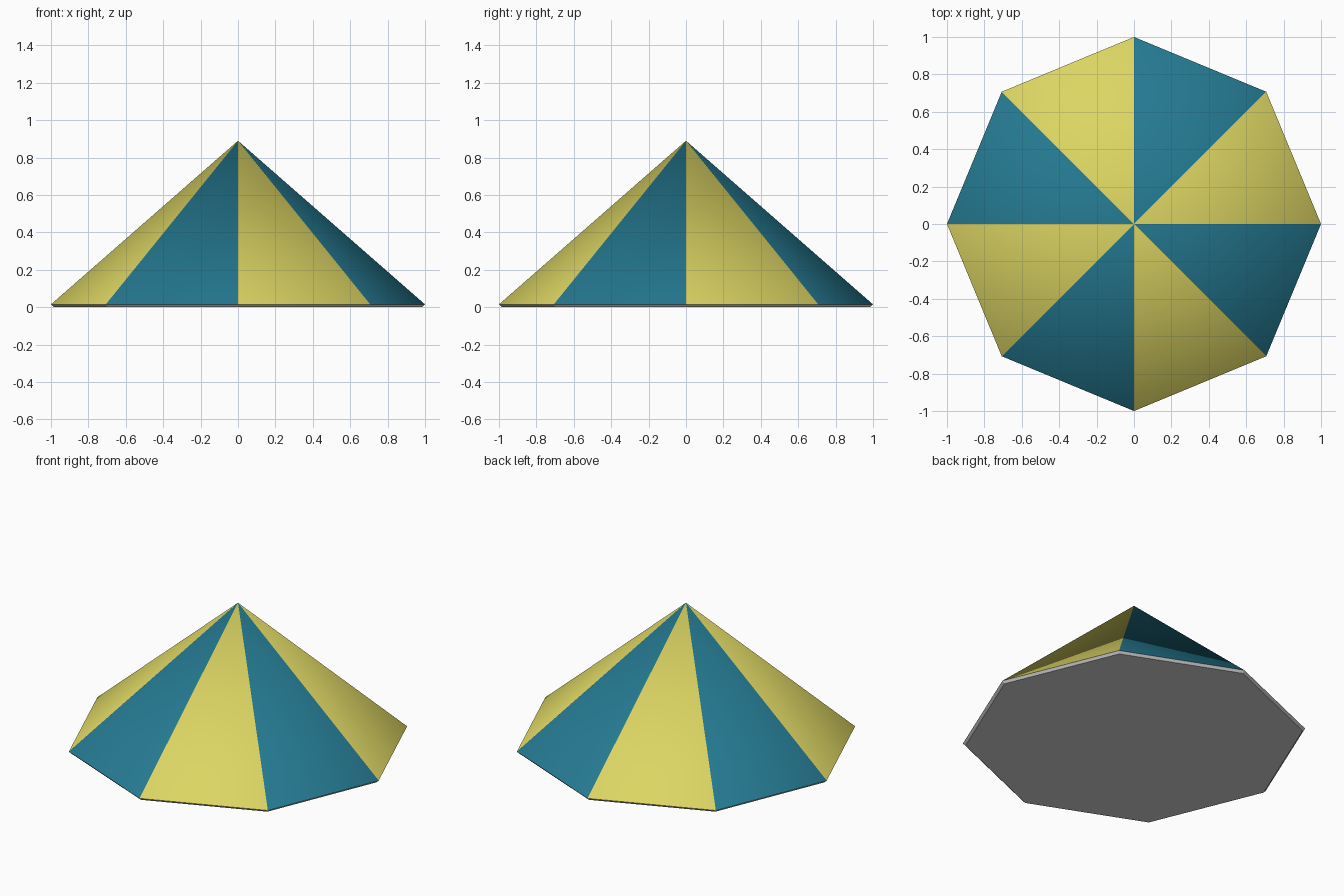
import bpy, bmesh, math

if "Cube" in bpy.data.objects:
    bpy.data.objects.remove(bpy.data.objects["Cube"])

SIDES, RADIUS, RIM_Z, APEX_Z = 8, 1.0, 0.015, 0.89


def material(name, rgb):
    m = bpy.data.materials.new(name)
    m.diffuse_color = (*rgb, 1)
    m.use_nodes = True
    m.node_tree.nodes["Principled BSDF"].inputs["Base Color"].default_value = m.diffuse_color
    return m


yellow = material("yellow cloth", (0.72, 0.67, 0.125))
teal = material("teal cloth", (0.0185, 0.195, 0.288))
white = material("off white trim", (0.68, 0.68, 0.68))


def ring(bm, r, z):
    step = 2 * math.pi / SIDES
    return [bm.verts.new((r * math.cos(i * step), r * math.sin(i * step), z))
            for i in range(SIDES)]


def finish(bm, name, mats):
    me = bpy.data.meshes.new(name)
    bm.to_mesh(me)
    bm.free()
    for m in mats:
        me.materials.append(m)
    ob = bpy.data.objects.new(name, me)
    bpy.context.collection.objects.link(ob)
    return ob


# Canopy: eight smooth-shaded panels in alternating colours
bm = bmesh.new()
edge = ring(bm, RADIUS, RIM_Z)
apex = bm.verts.new((0, 0, APEX_Z))
for i in range(SIDES):
    f = bm.faces.new((edge[i], edge[(i + 1) % SIDES], apex))
    f.material_index = i % 2
    f.smooth = True
finish(bm, "canopy", [yellow, teal])

# Underside: thin rim tapering inward, closed by a flat octagon
bm = bmesh.new()
top = ring(bm, RADIUS, RIM_Z)
low = ring(bm, RADIUS - 0.015, 0)
for i in range(SIDES):
    j = (i + 1) % SIDES
    bm.faces.new((low[i], low[j], top[j], top[i]))
bm.faces.new(low[::-1])
finish(bm, "underside", [white])
